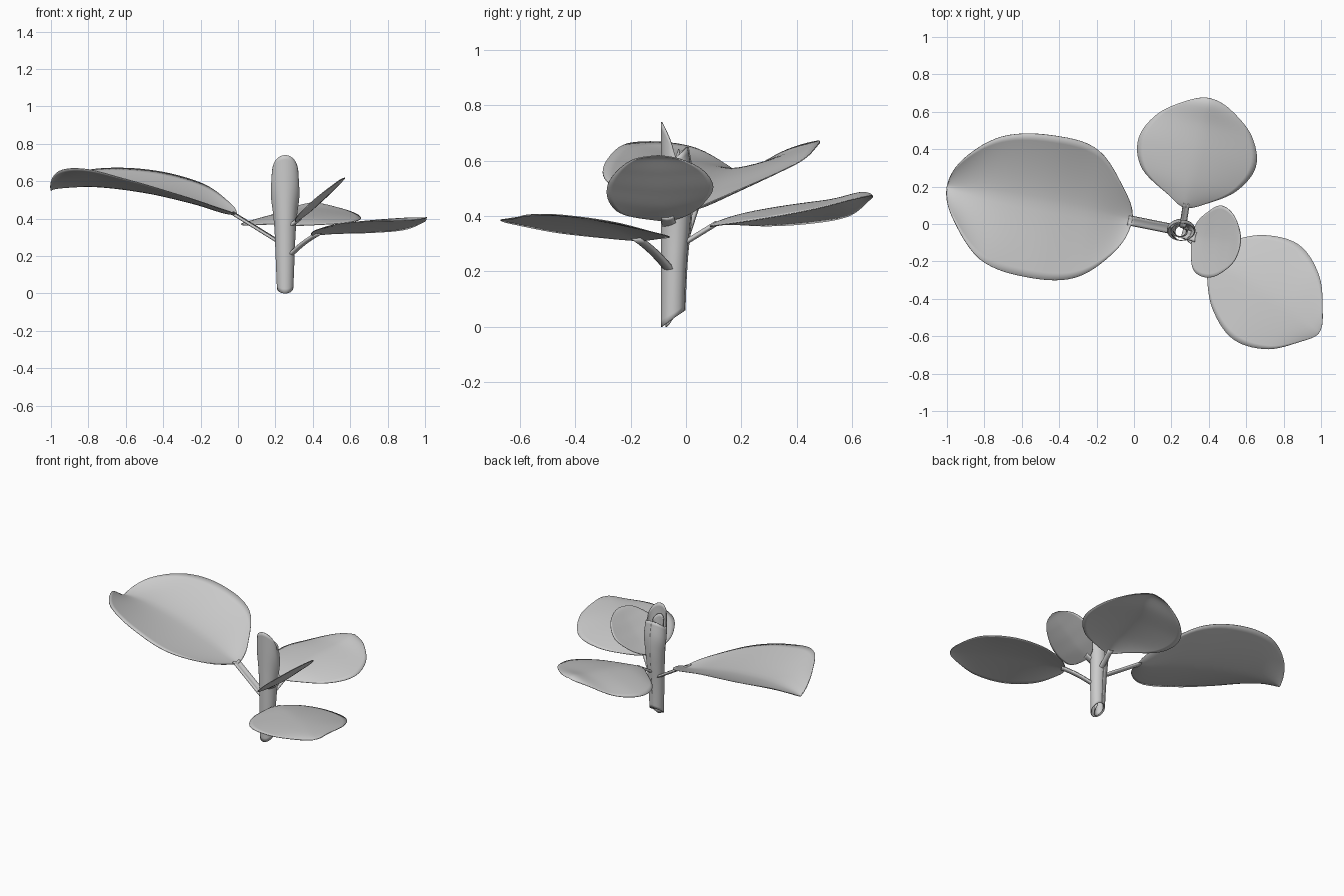
import bpy
from math import sin, cos, pi
from mathutils import Vector

cube = bpy.data.objects.get("Cube")
if cube:
    bpy.data.objects.remove(cube, do_unlink=True)

grey = bpy.data.materials.new("plain grey")
grey.use_nodes = True
colour = (0.6, 0.6, 0.6, 1)
grey.diffuse_color = colour
grey.node_tree.nodes["Principled BSDF"].inputs["Base Color"].default_value = colour


def spline(values, s):
    """Smooth curve through evenly spaced values, s from 0 to 1."""
    last = len(values) - 1
    padded = [2 * values[0] - values[1], *values, 2 * values[-1] - values[-2]]
    i = min(int(s * last), last - 1)
    f = s * last - i
    a, b, c, d = padded[i:i + 4]
    return b + f * (c - a + f * (2 * a - 5 * b + 4 * c - d + f * (3 * (b - c) + d - a))) / 2


def sheet(name, rows, thickness):
    """Thin smooth sheet through a grid of points."""
    wide = len(rows[0])
    faces = [(r * wide + c, r * wide + c + 1, (r + 1) * wide + c + 1, (r + 1) * wide + c)
             for r in range(len(rows) - 1) for c in range(wide - 1)]
    mesh = bpy.data.meshes.new(name)
    mesh.from_pydata([p for row in rows for p in row], [], faces)
    mesh.materials.append(grey)
    obj = bpy.data.objects.new(name, mesh)
    bpy.context.collection.objects.link(obj)
    mod = obj.modifiers.new("thickness", "SOLIDIFY")
    mod.thickness = thickness
    mod.offset = 0
    mesh.shade_smooth()


def leaf(name, base, tip, heights, left, right, lift_left, lift_right):
    """Leaf with a straight midrib in plan, side widths and raised or drooping edges."""
    base, tip = Vector(base), Vector(tip)
    along = (tip - base).normalized()
    side = Vector((-along.y, along.x))
    rows = []
    for i in range(41):
        s = 0.004 + 0.992 * i / 40
        rib = base.lerp(tip, (1 - cos(pi * s)) / 2)
        z = spline(heights, s)
        row = []
        for j in range(-10, 11):
            u = j / 10
            width = spline([0, *(left if u > 0 else right), 0], s)
            lift = spline([0, *(lift_left if u > 0 else lift_right), 0], s)
            p = rib + side * width * u
            row.append((p.x, p.y, z + lift * abs(u) ** 1.5))
        rows.append(row)
    sheet(name, rows, 0.004)


def stalk(name, start, end, width, sag):
    """Flat, slightly channelled leaf stalk."""
    start, end = Vector(start), Vector(end)
    run = end - start
    side = Vector((-run.y, run.x, 0)).normalized() * width / 2
    rows = []
    for i in range(9):
        t = i / 8
        mid = start.lerp(end, t) - Vector((0, 0, sag * sin(pi * t)))
        rows.append([mid + side * u + Vector((0, 0, 0.008 * u * u)) for u in (-1, -0.5, 0, 0.5, 1)])
    sheet(name, rows, 0.012)


# Four leaves
leaf("large_leaf", (-0.01, 0.02), (-1, 0.2), (0.42, 0.43, 0.485, 0.54, 0.57, 0.565, 0.55),
     (0.19, 0.36, 0.4, 0.355, 0.17), (0.15, 0.34, 0.37, 0.32, 0.17),
     (0.03, 0.045, 0.065, 0.095, 0.085), (0.06, 0.105, 0.115, 0.1, 0.07))
leaf("back_leaf", (0.27, 0.09), (0.41, 0.67), (0.36, 0.385, 0.415, 0.44, 0.46, 0.485, 0.475),
     (0.09, 0.27, 0.325, 0.26, 0.12), (0.1, 0.25, 0.32, 0.265, 0.13),
     (-0.015, -0.05, -0.065, -0.06, -0.03), (-0.02, -0.04, -0.045, -0.035, -0.025))
leaf("front_leaf", (0.41, -0.17), (0.99, -0.58), (0.31, 0.33, 0.36, 0.385, 0.4, 0.405, 0.4),
     (0.13, 0.26, 0.32, 0.25, 0.1), (0.1, 0.23, 0.295, 0.235, 0.09),
     (-0.01, -0.035, -0.045, -0.02, 0), (-0.01, -0.02, -0.015, -0.015, -0.015))
leaf("small_leaf", (0.31, -0.07), (0.57, -0.1), (0.38, 0.395, 0.43, 0.49, 0.555, 0.605, 0.62),
     (0.08, 0.14, 0.185, 0.155, 0.08), (0.15, 0.2, 0.2, 0.155, 0.09),
     (0.01, 0.015, 0.015, 0.01, 0), (0.01, 0.02, 0.02, 0.01, 0))

# Stalks joining the leaves to the stem
stalk("large_leaf_stalk", (0.22, -0.03, 0.27), (-0.03, 0.02, 0.425), 0.05, 0)
stalk("back_leaf_stalk", (0.26, -0.02, 0.29), (0.28, 0.11, 0.37), 0.03, 0)
stalk("front_leaf_stalk", (0.27, -0.05, 0.19), (0.43, -0.18, 0.315), 0.04, -0.01)
stalk("small_leaf_stalk", (0.26, -0.05, 0.34), (0.33, -0.07, 0.395), 0.05, 0)

# Rolled stem: a spiral sheet, slanted at the foot and peaked at the front
radii_x = (0.042, 0.046, 0.05, 0.054, 0.062, 0.074, 0.07)
radii_y = (0.042, 0.044, 0.047, 0.052, 0.056, 0.056, 0.048)
rows = []
for i in range(31):
    s = i / 30
    row = []
    for j in range(91):
        turn = 1.9 * j / 90
        a = pi / 2 + 2 * pi * turn
        inner = max(0, turn - 0.85)
        tight = 1 - 0.62 * inner
        front = max(0, -sin(a))
        foot = 0.03 * (1 + sin(a))
        top = 0.61 + (0.13 - 0.1 * inner) * front ** 0.66 + 0.04 * max(0, sin(a))
        ry = spline(radii_y, s)
        row.append((0.252 + spline(radii_x, s) * tight * cos(a),
                    ry - 0.088 + ry * tight * sin(a),
                    foot + (top - foot) * s))
    rows.append(row)
sheet("rolled_stem", rows, 0.004)
